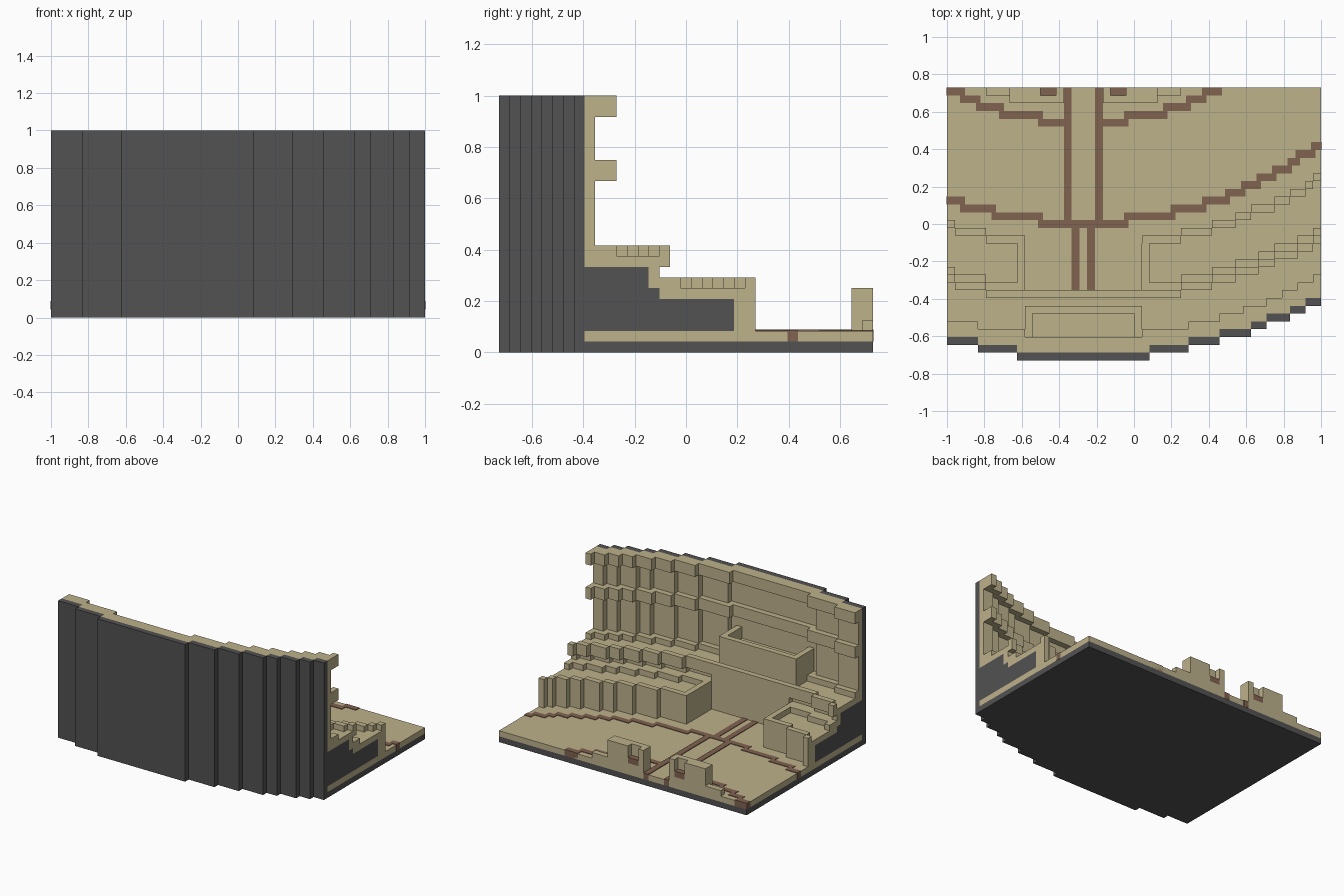
import bpy, bmesh, math
from itertools import groupby

cube = bpy.data.objects.get("Cube")
if cube:
    bpy.data.objects.remove(cube, do_unlink=True)

U = 1 / 24            # one grid cell
NX, NY, MID = 48, 35, 17.5


def material(name, rgb):
    m = bpy.data.materials.new(name)
    m.use_nodes = True
    m.diffuse_color = (*rgb, 1)
    m.node_tree.nodes["Principled BSDF"].inputs["Base Color"].default_value = (*rgb, 1)
    return m


TAN = material("sandstone", (0.515, 0.445, 0.26))
DARK = material("dark grey", (0.084, 0.084, 0.084))
BROWN = material("brown path", (0.22, 0.125, 0.08))


def blocks(name, mat, boxes):
    """One object made of boxes given as grid limits x0, x1, y0, y1, z0, z1."""
    bm = bmesh.new()
    for x0, x1, y0, y1, z0, z1 in boxes:
        if x1 <= x0 or y1 <= y0 or z1 <= z0:
            continue
        vs = bmesh.ops.create_cube(bm, size=1)["verts"]
        for v in vs:
            gx = x1 if v.co.x > 0 else x0
            gy = y1 if v.co.y > 0 else y0
            gz = z1 if v.co.z > 0 else z0
            v.co = (gx * U - 1, (gy - NY / 2) * U, gz * U)
    me = bpy.data.meshes.new(name)
    bm.to_mesh(me)
    bm.free()
    me.materials.append(mat)
    ob = bpy.data.objects.new(name, me)
    bpy.context.collection.objects.link(ob)
    return ob


def arc(base, radius):
    """Row of a stepped arc at each column."""
    def row(i):
        d = i + 0.5 - MID
        return round(base + radius - math.sqrt(radius ** 2 - d * d))
    return row


wall = arc(0, 65)
ledge = arc(2, 62)
tier_arc = arc(7.25, 62)
plat = arc(14.2, 58)


def tier(i):
    return max(8, tier_arc(i))


def sweep(name, mat, cols, section):
    """Box per run of equal columns; section(i) gives y0, y1, z0, z1."""
    boxes = []
    for sec, run in groupby(cols, key=section):
        run = list(run)
        boxes.append((run[0], run[-1] + 1, *sec))
    return blocks(name, mat, boxes)


every = range(NX)
sides = {"left": range(25, NX), "right": range(0, 10)}
centre = range(10, 25)

# Base, outer wall and its lining
sweep("base_slab", DARK, every, lambda i: (wall(i), NY, 0, 1))
sweep("floor", TAN, every, lambda i: (wall(i) + 1, NY, 1, 2))
sweep("outer_wall", DARK, every, lambda i: (wall(i), wall(i) + 1, 1, 24))
sweep("wall_lining", TAN, every, lambda i: (wall(i) + 1, wall(i) + 2, 10, 24))
for name, z in (("middle_ledge", 16), ("top_ledge", 22)):
    sweep(name, TAN, every, lambda i: (wall(i) + 2, ledge(i) + 1, z, z + 2))

# Seating tiers on both sides of the stage
for side, cols in sides.items():
    parts = [
        ("upper_seat", TAN, lambda i: (wall(i) + 1, ledge(i) + 1, 8, 10)),
        ("upper_floor", TAN, lambda i: (ledge(i) + 1, tier(i), 8, 9)),
        ("upper_parapet", TAN, lambda i: (tier(i), tier(i) + 1, 8, 10)),
        ("upper_core", DARK, lambda i: (wall(i) + 1, tier(i) - 1, 2, 8)),
        ("riser", TAN, lambda i: (tier(i) - 1, tier(i), 6, 8)),
        ("riser_core", DARK, lambda i: (tier(i) - 1, tier(i), 2, 6)),
        ("lower_seat", TAN, lambda i: (tier(i), tier(i) + 2, 5, 7)),
        ("lower_floor", TAN, lambda i: (tier(i) + 2, plat(i) - 1, 5, 6)),
        ("lower_core", DARK, lambda i: (tier(i), plat(i) - 1, 2, 5)),
        ("lower_backing", TAN, lambda i: (plat(i) - 1, plat(i), 2, 6)),
        ("lower_parapet", TAN, lambda i: (plat(i), plat(i) + 1, 2, 7)),
    ]
    for part, mat, section in parts:
        sweep(side + "_" + part, mat, cols, section)
    # Parapet facing the middle aisle, slightly proud of the core
    i = 25 if side == "left" else 9
    out = -0.03 if side == "left" else 0.03
    blocks(side + "_aisle_wall", TAN, [
        (i + out, i + 1 + out, tier(i), plat(i), 2, 7),
        (i + out, i + 1 + out, 2, tier(i), 2, 9)])

# Central block and balcony
blocks("centre_block", TAN, [(10, 25, 1, 9, 2, 9), (10, 25, 8, 9, 9, 10)])
blocks("balcony", TAN, [
    (10, 25, 2, 6, 9, 12),
    (10, 25, 6, 7, 9, 14),
    (10, 11, 2, 6, 12, 14),
    (24, 25, 2, 6, 12, 14)])

# Low back wall, mirrored about the aisle
low, caps = [], []


def mirrored(target, x0, x1, *rest):
    target.append((x0, x1, *rest))
    target.append((2 * MID - x1, 2 * MID - x0, *rest))


mirrored(low, 20, 27, 33, 34, 2, 6)
mirrored(low, 20, 21, 34, 35, 2, 6)
mirrored(low, 21, 23, 34, 35, 2, 3)
mirrored(low, 23, 27, 34, 35, 2, 6)
mirrored(low, 27, 30, 34, 35, 2, 3)
mirrored(caps, 21, 23, 34, 35, 3, 4)
blocks("back_wall", TAN, low)
blocks("back_wall_notches", BROWN, caps)

# Brown paths laid in the floor
TOP = 2.1
near = arc(17.2, 51)
far = arc(30.05, 37)
paths = []
for line, reach in ((near, 31), (far, 17)):
    cols = [i for i in every if 2 < abs(i + 0.5 - MID) <= reach]
    for (row, left), run in groupby(cols, key=lambda i: (line(i), i < MID)):
        run = list(run)
        x0, x1 = run[0], run[-1] + 1
        if row < NY:
            paths.append((x0 - (0.04 if x0 == 0 else 0.3),
                          x1 + (0.04 if x1 == NX else 0.3), row, row + 1, 1, TOP))
mirrored(paths, 19, 20, 18, NY + 0.04, 1, TOP + 0.02)
mirrored(paths, 18, 19, 9, 17, 1, TOP)
paths.append((15, 20, 17, 18, 1, TOP))
blocks("floor_paths", BROWN, paths)
